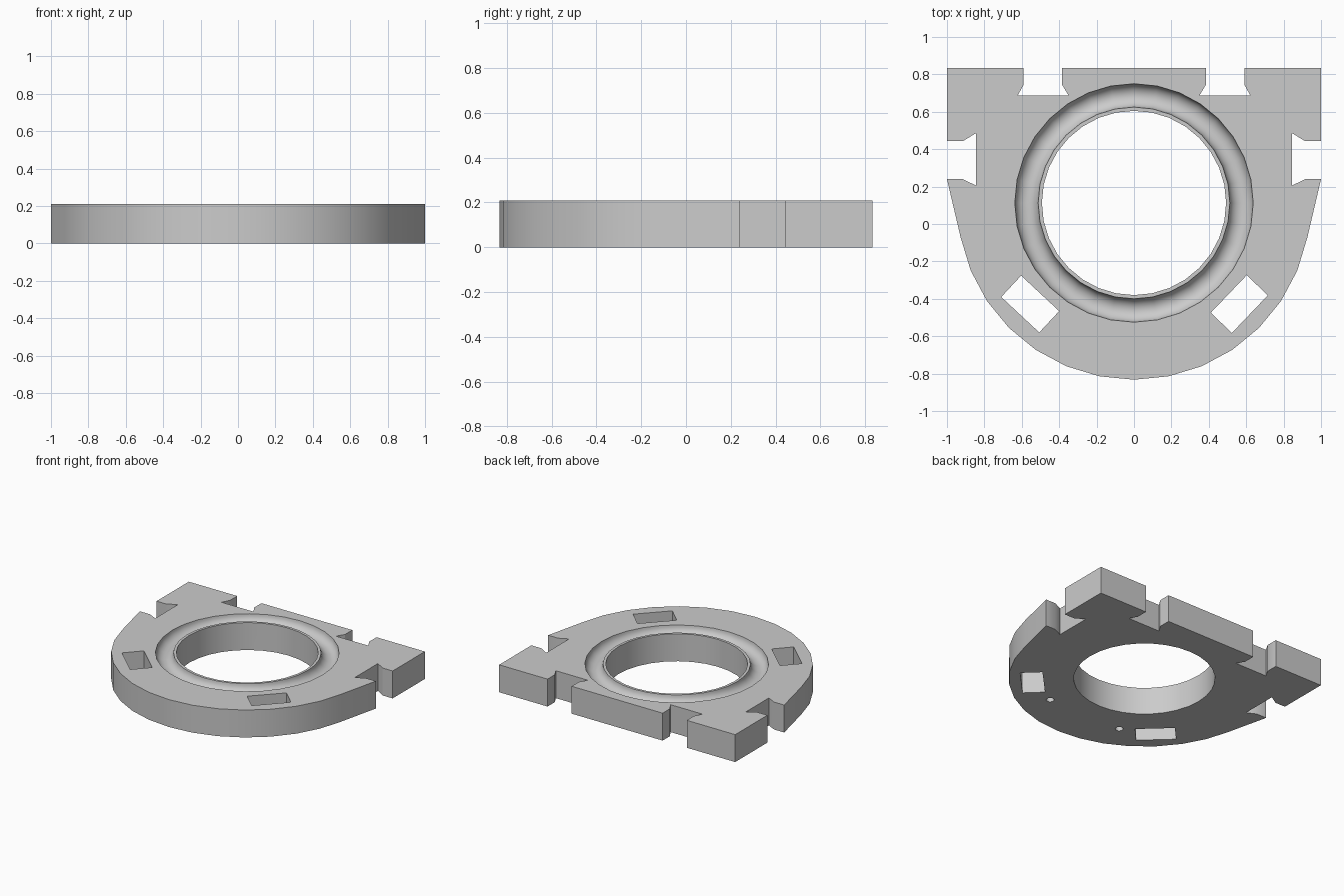
import bpy
import bmesh
from math import sin, cos, pi, radians
from mathutils import Matrix, Vector

HEIGHT = 0.21
CENTRE = Vector((0, 0.1125, 0))
SEGMENTS = 32

cube = bpy.data.objects.get("Cube")
if cube:
    bpy.data.objects.remove(cube, do_unlink=True)

# Single grey material
grey = bpy.data.materials.new("light grey")
grey.use_nodes = True
grey.diffuse_color = (0.6, 0.6, 0.6, 1)
grey.node_tree.nodes["Principled BSDF"].inputs["Base Color"].default_value = grey.diffuse_color


def finish(bm, name):
    bmesh.ops.recalc_face_normals(bm, faces=bm.faces)
    mesh = bpy.data.meshes.new(name)
    bm.to_mesh(mesh)
    bm.free()
    mesh.materials.append(grey)
    obj = bpy.data.objects.new(name, mesh)
    bpy.context.collection.objects.link(obj)
    return obj


def cylinder(name, radius, z_low, z_high, centre, sides):
    bm = bmesh.new()
    place = Matrix.Translation((centre.x, centre.y, (z_low + z_high) / 2))
    bmesh.ops.create_cone(bm, cap_ends=True, segments=sides, radius1=radius,
                          radius2=radius, depth=z_high - z_low, matrix=place)
    return finish(bm, name)


def lathe(name, profile):
    bm = bmesh.new()
    rings = []
    for i in range(SEGMENTS):
        a = 2 * pi * i / SEGMENTS
        rings.append([bm.verts.new(CENTRE + Vector((r * cos(a), r * sin(a), z)))
                      for r, z in profile])
    n = len(profile)
    for i in range(SEGMENTS):
        p, q = rings[i], rings[(i + 1) % SEGMENTS]
        for j in range(n):
            k = (j + 1) % n
            bm.faces.new((p[j], p[k], q[k], q[j]))
    return finish(bm, name)


# Plate outline: back edge with dovetail notches, side notches, round front
half = [(0.385, 0.833), (0.385, 0.745), (0.35, 0.687), (0.622, 0.687),
        (0.59, 0.745), (0.59, 0.833), (1, 0.833), (1, 0.443),
        (0.915, 0.443), (0.846, 0.485), (0.846, 0.206), (0.915, 0.24), (1, 0.24)]
for step in range(7, -1, -1):
    a = step * 2 * pi / SEGMENTS
    half.append((0.945 * sin(a), CENTRE.y - 0.945 * cos(a)))
outline = half + [(-x, y) for x, y in reversed(half[:-1])]

bm = bmesh.new()
face = bm.faces.new([bm.verts.new((x, y, 0)) for x, y in outline])
top = bmesh.ops.extrude_face_region(bm, geom=[face])["geom"]
bmesh.ops.translate(bm, vec=(0, 0, HEIGHT),
                    verts=[v for v in top if isinstance(v, bmesh.types.BMVert)])
plate = finish(bm, "notched_plate")

# Bore and half-round ring groove
cutters = [cylinder("bore_cutter", 0.4925, -0.1, 0.4, CENTRE, SEGMENTS)]
mid, r = 0.575, 0.0625
groove = [(mid + r * cos(pi * i / 12), HEIGHT - r * sin(pi * i / 12)) for i in range(13)]
groove += [(mid - r, HEIGHT + 0.1), (mid + r, HEIGHT + 0.1)]
cutters.append(lathe("groove_cutter", groove))

# Angled slots through the plate, and small blind holes underneath
for x, angle in ((0.563, 46.3), (-0.555, -43)):
    bm = bmesh.new()
    place = (Matrix.Translation((x, -0.428, 0.1)) @ Matrix.Rotation(radians(angle), 4, 'Z')
             @ Matrix.Diagonal((0.278, 0.156, 0.6, 1)))
    bmesh.ops.create_cube(bm, size=1, matrix=place)
    cutters.append(finish(bm, "slot_cutter"))
for side in (-1, 1):
    cutters.append(cylinder("pin_hole_cutter", 0.028, -0.1, 0.1,
                            Vector((side * 0.314, -0.535, 0)), 16))

for cutter in cutters:
    mod = plate.modifiers.new(cutter.name, 'BOOLEAN')
    mod.operation = 'DIFFERENCE'
    mod.solver = 'EXACT'
    mod.object = cutter

# Bake the cuts, drop the cutters and smooth the round surfaces
bpy.context.view_layer.update()
cut = bpy.data.meshes.new_from_object(plate.evaluated_get(bpy.context.evaluated_depsgraph_get()))
plate.modifiers.clear()
plate.data = cut
cut.materials.clear()
cut.materials.append(grey)
for poly in cut.polygons:
    poly.material_index = 0
for cutter in cutters:
    bpy.data.objects.remove(cutter, do_unlink=True)
bpy.ops.object.select_all(action='DESELECT')
plate.select_set(True)
bpy.context.view_layer.objects.active = plate
bpy.ops.object.shade_smooth_by_angle(angle=radians(30))
